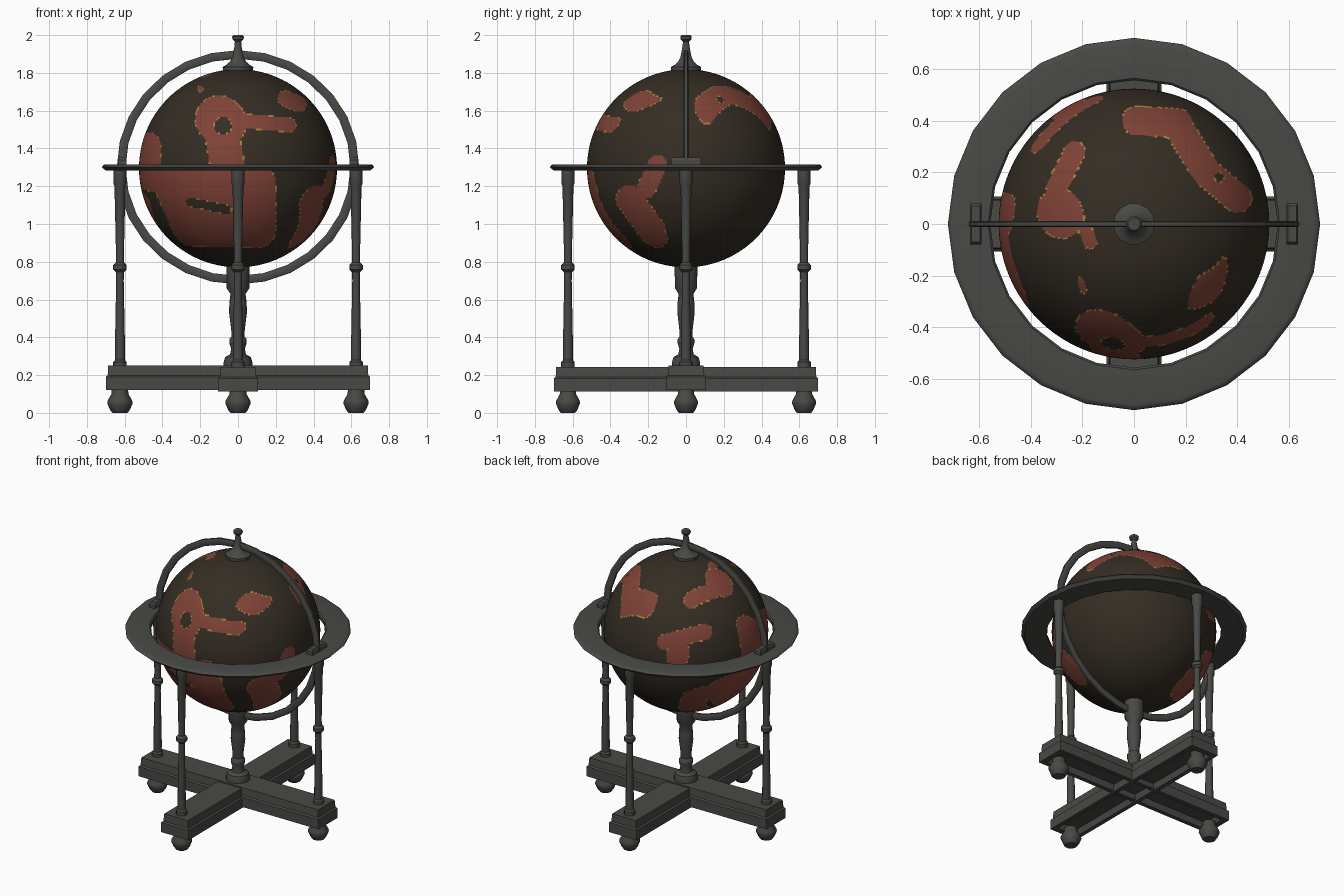
import bpy, bmesh, math
from mathutils import Vector

if "Cube" in bpy.data.objects:
    bpy.data.objects.remove(bpy.data.objects["Cube"])

TAU = math.tau
GLOBE_Z, GLOBE_R = 1.295, 0.524


def material(name, rgb):
    m = bpy.data.materials.new(name)
    m.diffuse_color = (*rgb, 1)
    m.use_nodes = True
    m.node_tree.nodes["Principled BSDF"].inputs["Base Color"].default_value = m.diffuse_color
    return m


STAND = material("dark_grey_metal", (0.065, 0.068, 0.06))
OCEAN = material("dark_brown_ocean", (0.034, 0.026, 0.017))
LAND = material("brick_red_land", (0.215, 0.055, 0.038))
COAST = material("gold_coast", (0.36, 0.22, 0.04))


def finish(name, bm, mats, angle=40):
    bmesh.ops.recalc_face_normals(bm, faces=bm.faces[:])
    me = bpy.data.meshes.new(name)
    bm.to_mesh(me)
    bm.free()
    for m in mats:
        me.materials.append(m)
    me.shade_smooth()
    me.set_sharp_from_angle(angle=math.radians(angle))
    ob = bpy.data.objects.new(name, me)
    bpy.context.collection.objects.link(ob)
    return ob


def lathe(name, profile, segs, loc=(0, 0, 0), ring=False):
    """Turn a (radius, height) profile about z; ring closes the profile, otherwise ends are capped."""
    bm = bmesh.new()
    rows = [[bm.verts.new((r * math.cos(TAU * i / segs), r * math.sin(TAU * i / segs), z))
             for i in range(segs)] for r, z in profile]
    pairs = list(zip(rows, rows[1:])) + ([(rows[-1], rows[0])] if ring else [])
    for a, b in pairs:
        for i in range(segs):
            j = (i + 1) % segs
            bm.faces.new((a[i], a[j], b[j], b[i]))
    if not ring:
        bm.faces.new(rows[0])
        bm.faces.new(rows[-1])
    ob = finish(name, bm, [STAND])
    ob.location = loc
    return ob


def stacked_block(name, layers, loc=(0, 0, 0)):
    """Rectangular block skinned through (half x, half y, z) layers."""
    bm = bmesh.new()
    rows = [[bm.verts.new((sx * hx, sy * hy, z)) for sx, sy in ((-1, -1), (1, -1), (1, 1), (-1, 1))]
            for hx, hy, z in layers]
    for a, b in zip(rows, rows[1:]):
        for i in range(4):
            bm.faces.new((a[i], a[(i + 1) % 4], b[(i + 1) % 4], b[i]))
    bm.faces.new(rows[0])
    bm.faces.new(rows[-1])
    ob = finish(name, bm, [STAND], 20)
    ob.location = loc
    return ob


# crossed base beams, hollow underneath
beam = [(.65, .07, .165), (.66, .078, .122), (.70, .107, .122), (.70, .107, .19),
        (.69, .097, .198), (.687, .092, .25)]
stacked_block("base_beam_side", beam)
cross = stacked_block("base_beam_front", beam, (0, 0, -0.008))
cross.rotation_euler.z = math.pi / 2

# feet and turned posts at the four beam ends
foot = [(.04, 0), (.052, .015), (.067, .05), (.065, .065), (.045, .1), (.043, .125)]
post = [(.036, .235), (.036, .27), (.026, .28), (.027, .33), (.02, .70), (.021, .745), (.036, .76),
        (.036, .782), (.022, .797), (.021, .84), (.029, 1.2), (.035, 1.215), (.035, 1.29)]
for side, x, y in (("right", .625, 0), ("left", -.625, 0), ("back", 0, .625), ("front", 0, -.625)):
    lathe(side + "_foot", foot, 10, (x, y, 0))
    lathe(side + "_post", post, 12, (x, y, 0))

# central pedestal carrying the meridian ring
lathe("pedestal", [(.075, .24), (.077, .265), (.068, .295), (.042, .31), (.036, .34), (.046, .37), (.046, .39),
                   (.034, .405), (.036, .44), (.047, .53), (.046, .58), (.04, .63), (.06, .66), (.062, .775)], 14)

# flat horizon ring
lathe("horizon_ring", [(.557, 1.285), (.70, 1.283), (.712, 1.293), (.721, 1.302), (.712, 1.313),
                       (.70, 1.316), (.565, 1.316), (.557, 1.308)], 24, ring=True)

# upright meridian ring, a little wider than tall
mer = lathe("meridian_ring", [(.575, -.007), (.585, -.012), (.61, -.012), (.62, -.007),
                              (.62, .007), (.61, .012), (.585, .012), (.575, .007)], 28, (0, 0, 1.30), True)
mer.rotation_euler.x = math.pi / 2
mer.scale.x = 1.035

# brackets holding the meridian on the horizon ring
for side, s in (("right", 1), ("left", -1)):
    stacked_block(side + "_bracket", [(.023, .08, 1.31), (.023, .08, 1.34), (.017, .07, 1.352)], (s * .613, 0, 0))

# pole cap and finial
lathe("finial", [(.08, 1.81), (.081, 1.832), (.062, 1.842), (.042, 1.86), (.03, 1.885), (.018, 1.945),
                 (.017, 1.965), (.03, 1.978), (.031, 1.992), (.024, 2.0)], 14)


# painted globe: land masses are strokes (u1, v1, u2, v2, width in hundredths) seen along a direction
def view(a, e):
    """Right, up and camera vectors for azimuth a (0 = front) and elevation e in degrees."""
    a, e = math.radians(a), math.radians(e)
    h = Vector((math.sin(a), -math.cos(a), 0))
    z = Vector((0, 0, 1))
    return (Vector((math.cos(a), math.sin(a), 0)),
            z * math.cos(e) - h * math.sin(e), h * math.cos(e) + z * math.sin(e))


front_land = [(-10, 26, -8, 24, 12.5), (4, 25, 27, 23, 3.7), (-8, 16, -5, -3, 9), (-48, 12, -48, -2, 7),
              (-46, -6, 12, -6, 6), (11, -8, 11, -31, 9), (-34, -12, -26, -30, 9), (-24, -31, 10, -32, 10),
              (-30, -14, 8, -16, 6), (25, 37, 32, 34, 4), (-20, 42, -20, 42, 1.5)]
right_land = [(-15, 2, -21, -11, 5), (-30, -16, -18, -33, 7), (-15, -37, -15, -37, 5)]
top_land = [(1, 40, 17, 39, 5.5), (17, 38, 28, 20, 5.5), (28, 20, 40, 10, 5.5),
            (-23, 28, -30, 14, 4), (-29, 5, -28, 3, 8.5), (-19, -2, -17, -7, 2.5)]
back_land = [(-11, -8, 14, -1, 5), (-2, -14, -3, -17, 7), (24, -40, 46, -28, 8), (39, 5, 43, -15, 5)]
below_land = [(46, -15, 27, -39, 4)]
front_lakes = [(-8, 22.5, -8, 22.5, 4.8), (-25, -18, -6, -22, 2.5)]
top_lakes = [(33, 18, 33, 18, 2)]
lands = [(view(0, 0), front_land), (view(90, 0), right_land), (view(0, 90), top_land),
         (view(212, 25), back_land), (view(148, -25), below_land)]
lakes = [(view(0, 0), front_lakes), (view(0, 90), top_lakes)]


def edge_distance(p, groups):
    """Signed distance (hundredths) from p to the nearest stroke edge."""
    best = 99
    for (rt, up, cam), strokes in groups:
        if p.dot(cam) < 2:
            continue
        u, v = p.dot(rt), p.dot(up)
        for x1, y1, x2, y2, w in strokes:
            dx, dy = x2 - x1, y2 - y1
            t = ((u - x1) * dx + (v - y1) * dy) / (dx * dx + dy * dy + 1e-9)
            t = min(1, max(0, t))
            best = min(best, math.hypot(u - x1 - t * dx, v - y1 - t * dy) - w)
    return best


bm = bmesh.new()
bmesh.ops.create_uvsphere(bm, u_segments=288, v_segments=144, radius=GLOBE_R)
for f in bm.faces:
    p = f.calc_center_median() * 100
    d = max(edge_distance(p, lands), -edge_distance(p, lakes))
    f.material_index = 1 if d < 0 else 2 if d < 0.25 else 0
globe = finish("globe", bm, [OCEAN, LAND, COAST], 60)
globe.location.z = GLOBE_Z
